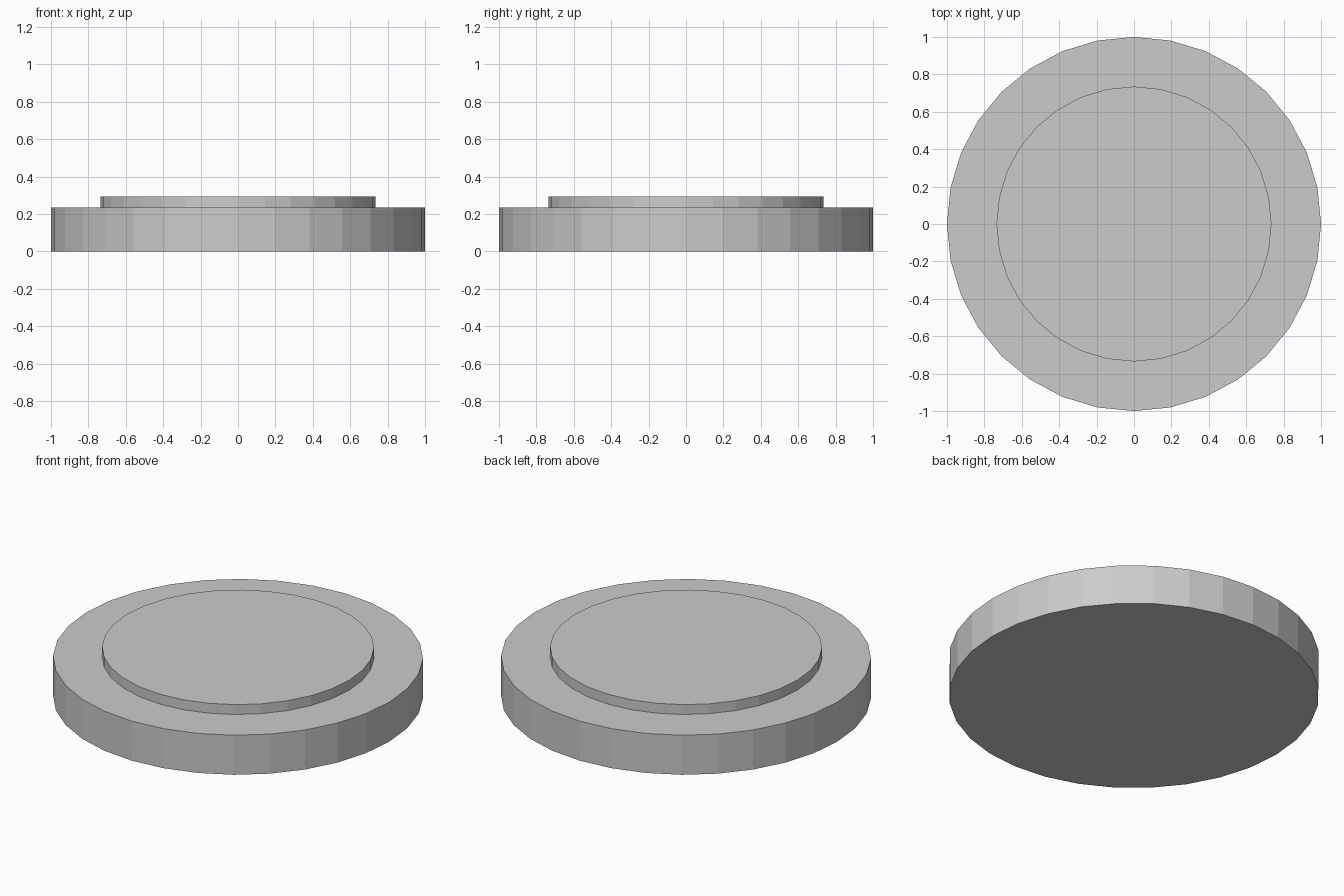
import bpy
import bmesh
from mathutils import Matrix

if "Cube" in bpy.data.objects:
    bpy.data.objects.remove(bpy.data.objects["Cube"])

SIDES = 32
BASE_RADIUS, BASE_HEIGHT = 1.0, 0.236
STEP_RADIUS, STEP_HEIGHT = 0.735, 0.059

bm = bmesh.new()

# Wide base disc standing on the ground
bmesh.ops.create_cone(bm, cap_ends=True, segments=SIDES,
                      radius1=BASE_RADIUS, radius2=BASE_RADIUS, depth=BASE_HEIGHT,
                      matrix=Matrix.Translation((0, 0, BASE_HEIGHT / 2)))

# Raised step: shrink a copy of the top face inward, then pull it up
bm.normal_update()
top = max(bm.faces, key=lambda f: f.calc_center_median().z)
for scale, lift in ((STEP_RADIUS / BASE_RADIUS, 0), (1, STEP_HEIGHT)):
    top = bmesh.ops.extrude_discrete_faces(bm, faces=[top])["faces"][0]
    for v in top.verts:
        v.co.x *= scale
        v.co.y *= scale
        v.co.z += lift

bmesh.ops.recalc_face_normals(bm, faces=bm.faces)

mesh = bpy.data.meshes.new("stepped_disc")
bm.to_mesh(mesh)
bm.free()
disc = bpy.data.objects.new("stepped_disc", mesh)
bpy.context.collection.objects.link(disc)
